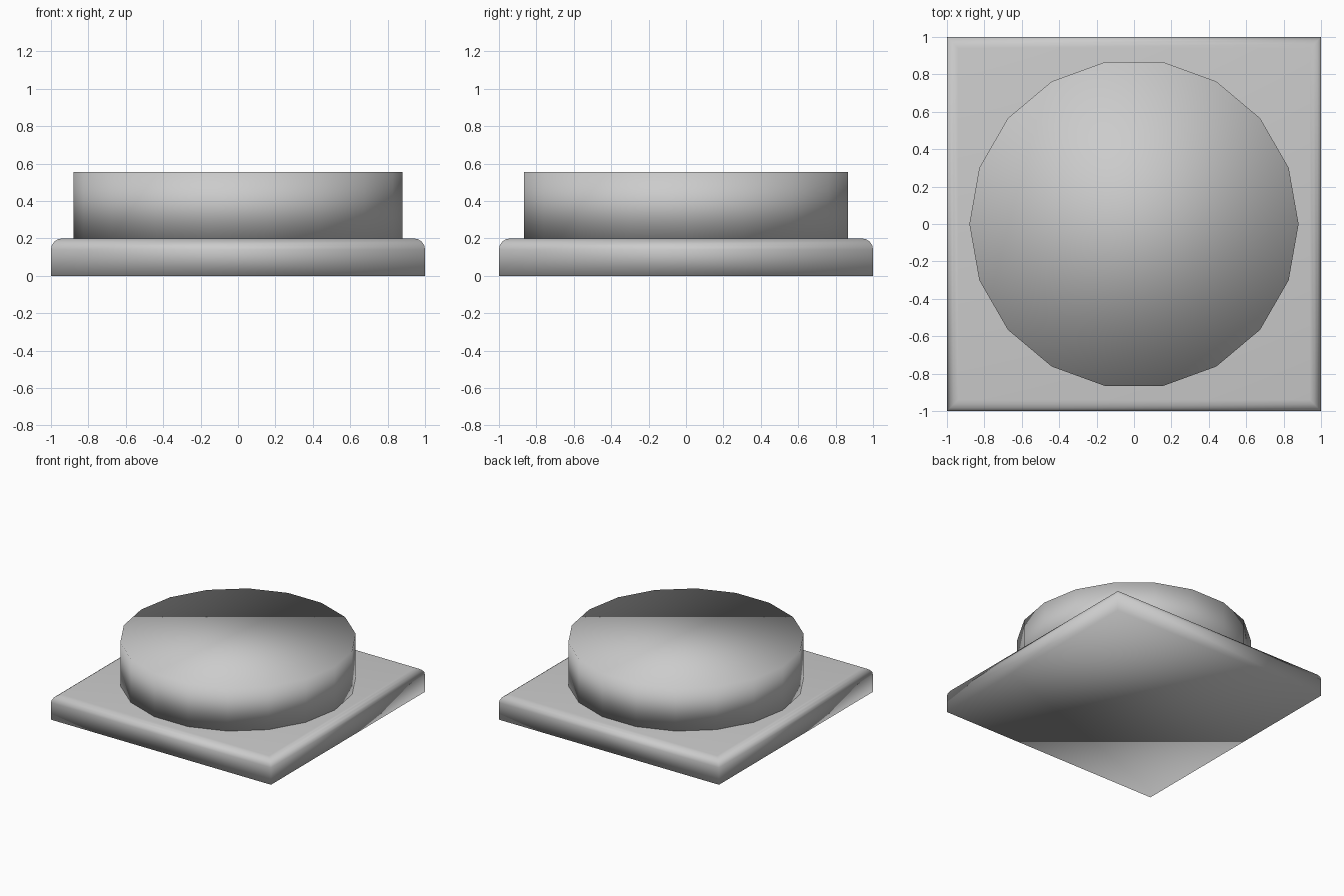
import bpy, bmesh

if "Cube" in bpy.data.objects:
    bpy.data.objects.remove(bpy.data.objects["Cube"])

# Square base slab with rounded top edges
bpy.ops.mesh.primitive_cube_add(size=2, location=(0, 0, 0.1))
base = bpy.context.object
base.name = "square_base"
base.scale.z = 0.1
bpy.ops.object.transform_apply(scale=True)
bm = bmesh.new()
bm.from_mesh(base.data)
top_edges = [e for e in bm.edges if all(v.co.z > 0 for v in e.verts)]
bmesh.ops.bevel(bm, geom=top_edges, offset=0.06, segments=4,
                profile=0.5, affect='EDGES')
bm.to_mesh(base.data)
bm.free()
base.data.shade_smooth()

# Eighteen-sided round button; first vertex lies on the x axis
bpy.ops.mesh.primitive_cylinder_add(vertices=18, radius=0.88, depth=0.355,
                                    location=(0, 0, 0.3775),
                                    rotation=(0, 0, 1.5707963))
button = bpy.context.object
button.name = "round_button"
button.data.shade_smooth()
